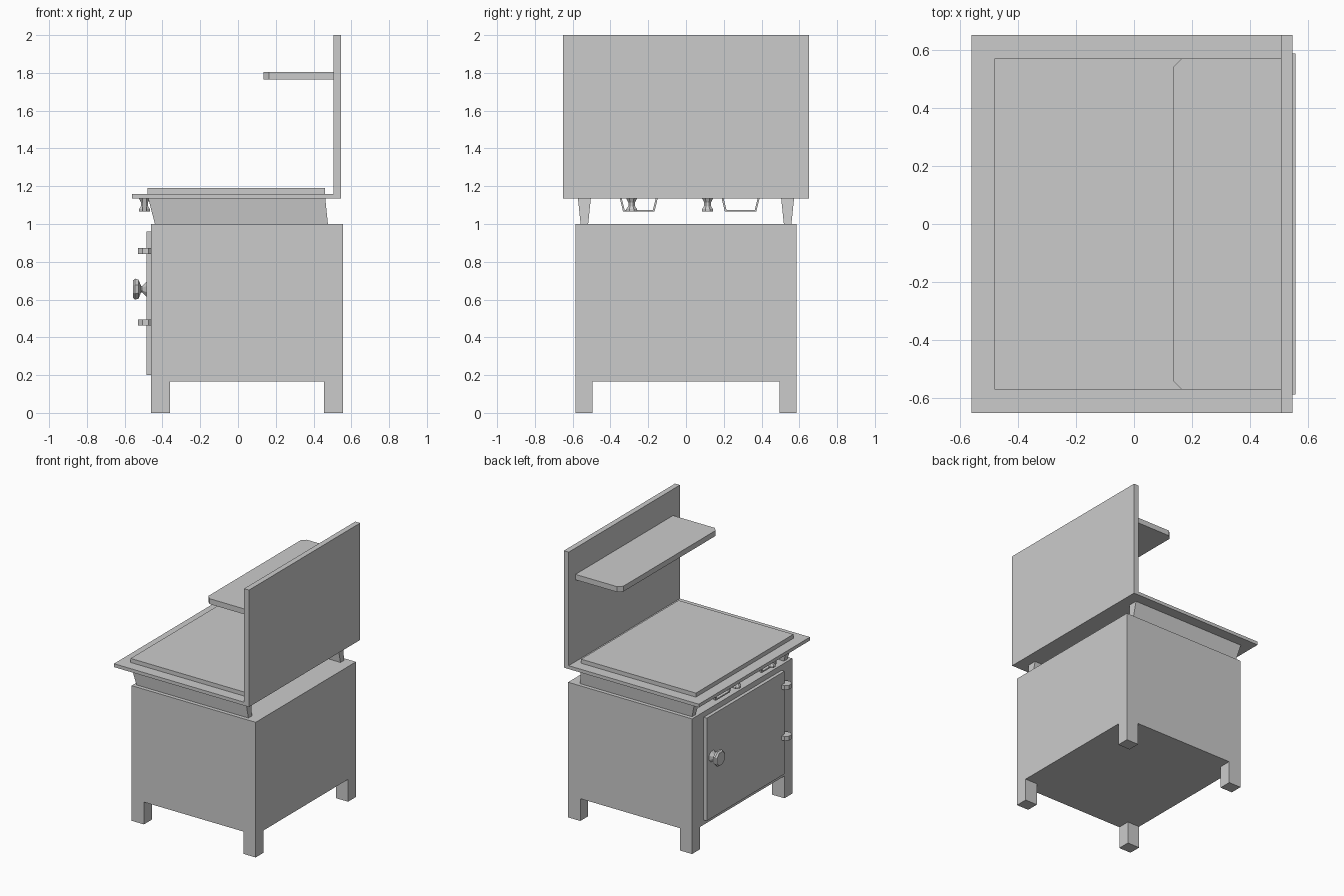
import bpy, bmesh, math
from mathutils import Matrix

if "Cube" in bpy.data.objects:
    bpy.data.objects.remove(bpy.data.objects["Cube"])


def finish(name, bm):
    bmesh.ops.recalc_face_normals(bm, faces=bm.faces)
    me = bpy.data.meshes.new(name)
    bm.to_mesh(me)
    bm.free()
    ob = bpy.data.objects.new(name, me)
    bpy.context.collection.objects.link(ob)
    return ob


def loft(name, loops):
    """Skin matching vertex loops and cap both ends."""
    bm = bmesh.new()
    rings = [[bm.verts.new(p) for p in lp] for lp in loops]
    n = len(rings[0])
    for a, b in zip(rings, rings[1:]):
        for i in range(n):
            j = (i + 1) % n
            bm.faces.new((a[i], a[j], b[j], b[i]))
    bm.faces.new(rings[0])
    bm.faces.new(rings[-1])
    return finish(name, bm)


def rect(x0, x1, y0, y1, z):
    return [(x0, y0, z), (x1, y0, z), (x1, y1, z), (x0, y1, z)]


def box(name, x0, x1, y0, y1, z0, z1):
    return loft(name, [rect(x0, x1, y0, y1, z0), rect(x0, x1, y0, y1, z1)])


def turned(name, profile, loc, axis='Z', sides=8):
    """Low-poly turned part; profile is (radius, height) pairs."""
    rot = Matrix.Rotation(-math.pi / 2, 4, 'Y') if axis == 'X' else Matrix()
    ob = loft(name, [[(r * math.cos(2 * math.pi * (i + .5) / sides),
                       r * math.sin(2 * math.pi * (i + .5) / sides), h)
                      for i in range(sides)] for r, h in profile])
    ob.data.transform(Matrix.Translation(loc) @ rot)
    return ob


# Body and corner legs
box("stove_body", -.46, .555, -.586, .586, .165, 1.0)
for x in (-.46, .455):
    for y in (-.586, .494):
        box("leg", x, x + .1, y, y + .092, 0, .165)

# Tapered runners carrying the top
for s in (-1, 1):
    loft("top_support", [rect(-.44, .476, s * .518, s * .558, 1.0),
                         rect(-.475, .462, s * .504, s * .572, 1.135)])

# Top plate, hot plate and backboard
box("top_plate", -.56, .505, -.65, .65, 1.135, 1.16)
box("hot_plate", -.48, .46, -.57, .57, 1.16, 1.19)
box("backboard", .505, .545, -.65, .65, 1.135, 2.0)

# Shelf with clipped front corners
outline = [(.505, -.57), (.505, .57), (.165, .57), (.135, .54), (.135, -.54), (.165, -.57)]
loft("shelf", [[(x, y, z) for x, y in outline] for z in (1.765, 1.805)])

# Oven door, hinges and knob
box("oven_door", -.485, -.46, -.46, .45, .2, .96)
for z in (.463, .84):
    turned("hinge", [(.042, 0), (.042, .032)], (-.49, -.465, z))
turned("door_knob", [(.042, 0), (.018, .022), (.018, .028), (.055, .042), (.06, .06), (.05, .071)],
       (-.485, .385, .655), 'X')

# Hanging control knobs under the front edge
for y in (-.288, .114):
    turned("control_knob", [(.031, 0), (.031, .014), (.019, .03), (.019, .048), (.031, .07)],
           (-.495, y, 1.065))

# Strap handles under the front edge
for y in (-.25, .289):
    strap = [(-.10, 1.135), (-.083, 1.065), (.083, 1.065), (.10, 1.135),
             (.09, 1.135), (.075, 1.075), (-.075, 1.075), (-.09, 1.135)]
    loft("strap_handle", [[(x, y + a, z) for a, z in strap] for x in (-.505, -.485)])
